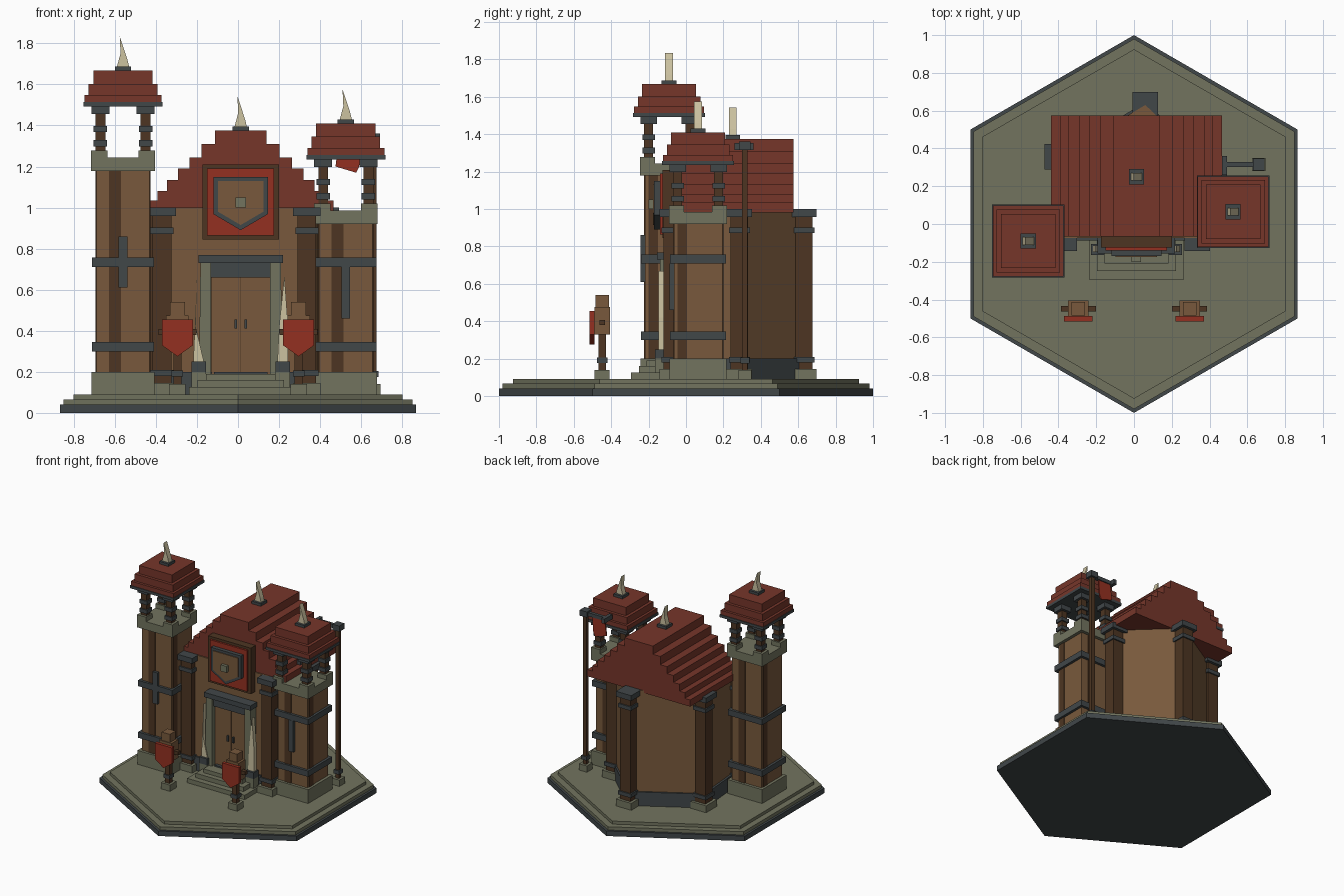
import bpy, bmesh, math

if "Cube" in bpy.data.objects:
    bpy.data.objects.remove(bpy.data.objects["Cube"])


def lin(c):
    return tuple((v / 255 / 12.92) if v < 10 else ((v / 255 + .055) / 1.055) ** 2.4 for v in c) + (1,)


def mat(name, *rgb):
    m = bpy.data.materials.new(name)
    m.diffuse_color = lin(rgb)
    m.use_nodes = True
    m.node_tree.nodes["Principled BSDF"].inputs["Base Color"].default_value = m.diffuse_color
    return m


STONE = mat("stone", 114, 116, 95)
SLATE = mat("slate", 65, 71, 73)
ROOF = mat("roof_red", 118, 54, 42)
CLOTH = mat("banner_red", 148, 48, 33)
WOOD = mat("wood", 120, 89, 60)
DARK = mat("dark_wood", 77, 53, 34)
BONE = mat("bone", 204, 194, 160)


def prism(name, pts, lo, hi, m, axis='z'):
    """Extrude a flat outline: axis z uses (x, y) points, axis y uses (x, z) points."""
    bm = bmesh.new()
    place = (lambda p, h: (p[0], p[1], h)) if axis == 'z' else (lambda p, h: (p[0], h, p[1]))
    f = bm.faces.new([bm.verts.new(place(p, lo)) for p in pts])
    top = bmesh.ops.extrude_face_region(bm, geom=[f])['geom']
    d = (0, 0, hi - lo) if axis == 'z' else (0, hi - lo, 0)
    bmesh.ops.translate(bm, vec=d, verts=[v for v in top if isinstance(v, bmesh.types.BMVert)])
    bmesh.ops.recalc_face_normals(bm, faces=bm.faces)
    me = bpy.data.meshes.new(name)
    bm.to_mesh(me)
    bm.free()
    me.materials.append(m)
    ob = bpy.data.objects.new(name, me)
    bpy.context.collection.objects.link(ob)
    return ob


def box(name, x0, x1, y0, y1, z0, z1, m):
    return prism(name, [(x0, y0), (x1, y0), (x1, y1), (x0, y1)], z0, z1, m)


def block(name, x, y, w, z0, z1, m, d=None):
    d = d or w
    return box(name, x - w / 2, x + w / 2, y - d / 2, y + d / 2, z0, z1, m)


def hexagon(r):
    return [(r * math.sin(math.radians(60 * i)), r * math.cos(math.radians(60 * i))) for i in range(6)]


def horn(name, x, y, z, h):
    """Curved roof horn on a slate cap."""
    block(name + "_cap", x, y, .08, z - .005, z + .018, SLATE)
    prism(name, [(x - .03, z + .015), (x + .03, z + .015), (x + .022, z + .3 * h),
                 (x + .006, z + .6 * h), (x - .016, z + h), (x - .012, z + .5 * h)],
          y - .021, y + .021, BONE, 'y')


def shield(name, x, z0, z1, w, y0, y1, m):
    k = z0 + .3 * (z1 - z0)
    prism(name, [(x, z0), (x + w / 2, k), (x + w / 2, z1), (x - w / 2, z1), (x - w / 2, k)],
          y0, y1, m, 'y')


# Hexagonal ground slab
prism("base_rim", hexagon(1.0), 0, .04, SLATE)
prism("base_slab", hexagon(.98), .04, .066, STONE)
prism("base_top", hexagon(.925), .066, .09, STONE)

# Five-sided hall with a post at each corner
CORNERS = [(-.37, -.075), (.335, -.075), (.425, .285), (.06, .63), (-.405, .355)]
CX = .013
prism("hall_wall", CORNERS, .09, 1.0, WOOD)
prism("hall_plinth", [(CX + (x - CX) * 1.04, .25 + (y - .25) * 1.04) for x, y in CORNERS], .09, .2, SLATE)
for x, y in CORNERS:
    block("hall_post", x, y, .092, .09, .97, DARK)
    block("hall_post_foot", x, y, .135, .09, .145, STONE)
    for z0, z1, w in ((.18, .21, .112), (.872, .902, .112), (.958, 1.0, .135)):
        block("hall_post_band", x, y, w, z0, z1, SLATE)

# Stepped main roof
STEPS = [(.125, 1.375), (.19, 1.31), (.25, 1.245), (.305, 1.19), (.36, 1.135), (.405, 1.08), (.452, 1.035)]
right = []
z = .982
for hw, top in reversed(STEPS):
    right += [(hw, z), (hw, top)]
    z = top
outline = [(CX + a, b) for a, b in right] + [(CX - a, b) for a, b in reversed(right)]
prism("main_roof", outline, -.065, .575, ROOF, 'y')
horn("main_roof_horn", CX, .25, 1.378, .165)

# Entrance steps, door and frame
for w, y0, z0, z1 in ((.505, -.295, .09, .125), (.42, -.25, .125, .16), (.34, -.21, .16, .19)):
    box("entrance_step", CX - w / 2, CX + w / 2, y0, -.07, z0, z1, STONE)
for s in (-1, 1):
    a, b = sorted((CX + s * .002, CX + s * .142))
    box("door_leaf", a, b, -.105, -.07, .19, .66, WOOD)
    block("door_handle", CX + s * .024, -.11, .013, .41, .455, SLATE)
    px = CX + s * .17
    prism("door_post", [(px - .026 - .008 * (s < 0), .09), (px + .026 + .008 * (s > 0), .09),
                        (px + .026, .73), (px - .026, .73)], -.14, -.07, STONE, 'y')
    # Tusks beside the door
    tx = CX + s * .205
    block("tusk_plinth", tx, -.135, .07, .09, .2, STONE, .06)
    block("tusk_socket", tx, -.135, .07, .2, .25, SLATE, .06)
    prism("tusk", [(tx - .026, .25), (tx + .026, .25), (tx + s * .02 + .006, .42), (tx + s * .008, .67),
                   (tx - .018, .42)], -.148, -.114, BONE, 'y')
box("door_gap", CX - .002, CX + .002, -.1, -.07, .19, .66, DARK)
box("door_sill", CX - .13, CX + .13, -.13, -.07, .185, .2, SLATE)
box("door_header", CX - .145, CX + .145, -.12, -.07, .66, .73, SLATE)
box("door_lintel", CX - .205, CX + .205, -.155, -.07, .73, .768, SLATE)

# Framed crest above the door
box("crest_board", CX - .187, CX + .187, -.125, -.06, .845, 1.21, DARK)
box("crest_panel", CX - .163, CX + .163, -.14, -.1, .865, 1.19, CLOTH)
shield("crest_shield_rim", CX, .89, 1.15, .265, -.17, -.13, SLATE)
shield("crest_shield_face", CX, .915, 1.13, .22, -.176, -.165, WOOD)
block("crest_boss", CX, -.18, .05, 1.0, 1.05, STONE, .04)


def tower(x, y, top, slit):
    """Square tower: crown starts at height top."""
    block("tower_foot", x, y, .305, .09, .2, STONE)
    block("tower_body", x, y, .26, .2, top + .01, WOOD)
    for z0 in (.3, .71):
        block("tower_band", x, y, .3, z0, z0 + .046, SLATE)
    # Dark planks let into the sides
    for s in (-1, 1):
        block("tower_plank", x + s * -.04, y + s * -.131, .058, .2, top, DARK, .008)
        block("tower_side_plank", x + s * .131, y + s * -.085, .008, .2, top, DARK, .05)
    block("tower_slit", x, y - .137, .042, slit, slit + .25, SLATE, .03)
    # Crown with raised corners
    block("tower_crown", x, y, .31, top, top + .065, STONE)
    for sx in (-1, 1):
        for sy in (-1, 1):
            block("crown_corner", x + sx * .115, y + sy * .115, .08, top + .06, top + .1, STONE)
            # Banded roof posts
            px, py = x + sx * .11, y + sy * .11
            block("roof_post", px, py, .048, top + .09, top + .32, DARK)
            for z0, z1, w in ((.12, .15, .066), (.19, .22, .066), (.277, .32, .088)):
                block("roof_post_ring", px, py, w, top + z0, top + z1, SLATE)
    # Stepped roof
    block("tower_roof_plate", x, y, .385, top + .315, top + .336, SLATE)
    for z0, z1, w in ((.334, .37, .375), (.37, .425, .335), (.425, .49, .288)):
        block("tower_roof_tier", x, y, w, top + z0, top + z1, ROOF)
    horn("tower_horn", x, y, top + .492, .163)


tower(-.56, -.09, 1.178, .61)
tower(.525, .065, .92, .46)

# Pole with hanging banner behind the right tower
block("pole", .66, .315, .03, .09, 1.33, DARK)
block("pole_foot", .66, .315, .07, .09, .14, STONE)
block("pole_ring", .66, .315, .048, .175, .205, SLATE)
block("pole_head", .66, .315, .062, 1.315, 1.36, SLATE)
box("banner_beam", .49, .66, .302, .328, 1.32, 1.348, SLATE)
box("banner_beam_end", .465, .492, .26, .36, 1.315, 1.352, SLATE)
prism("banner", [(.475, 1.2), (.575, 1.17), (.59, 1.2), (.6, 1.325), (.49, 1.325)], .31, .32, CLOTH, 'y')

# Training dummies with shields
for x in (-.295, .295):
    y = -.448
    block("dummy_foot", x, y, .08, .09, .14, STONE)
    block("dummy_post", x, y, .04, .14, .34, DARK)
    block("dummy_ring", x, y, .056, .178, .206, SLATE)
    block("dummy_body", x, y, .11, .33, .475, WOOD, .085)
    block("dummy_head", x, y, .072, .475, .54, WOOD)
    block("dummy_arms", x, y, .185, .38, .408, DARK, .03)
    shield("dummy_shield", x, .275, .455, .15, -.515, -.488, CLOTH)
